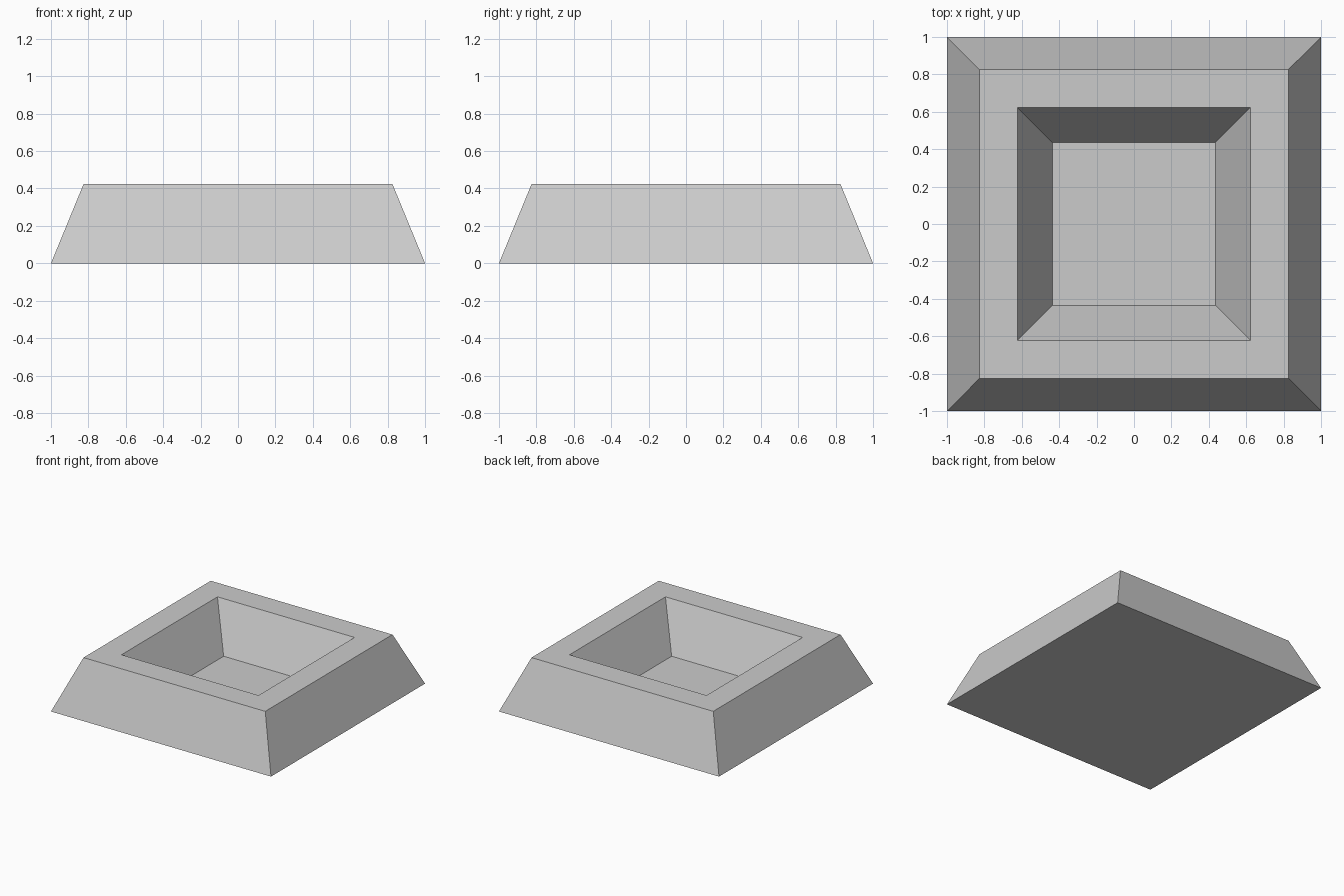
import bpy
import bmesh

cube = bpy.data.objects.get("Cube")
if cube:
    bpy.data.objects.remove(cube, do_unlink=True)

stone = bpy.data.materials.new("light_grey")
stone.use_nodes = True
grey = (0.6, 0.6, 0.6, 1)
stone.diffuse_color = grey
stone.node_tree.nodes["Principled BSDF"].inputs["Base Color"].default_value = grey

# Square rings from the base, over the rim, down to the recess floor: half width, height
profile = [(1, 0), (0.826, 0.423), (0.623, 0.423), (0.435, 0.057)]

bm = bmesh.new()
rings = [[bm.verts.new((sx * half, sy * half, z))
          for sx, sy in ((-1, -1), (1, -1), (1, 1), (-1, 1))]
         for half, z in profile]

# Sloped sides, rim and recess walls
for low, high in zip(rings, rings[1:]):
    for i in range(4):
        j = (i + 1) % 4
        bm.faces.new((low[i], low[j], high[j], high[i]))

# Underside and recess floor
bm.faces.new(rings[0][::-1])
bm.faces.new(rings[-1])
bmesh.ops.recalc_face_normals(bm, faces=bm.faces)

mesh = bpy.data.meshes.new("recessed_base")
bm.to_mesh(mesh)
bm.free()
mesh.materials.append(stone)
base = bpy.data.objects.new("recessed_base", mesh)
bpy.context.collection.objects.link(base)
